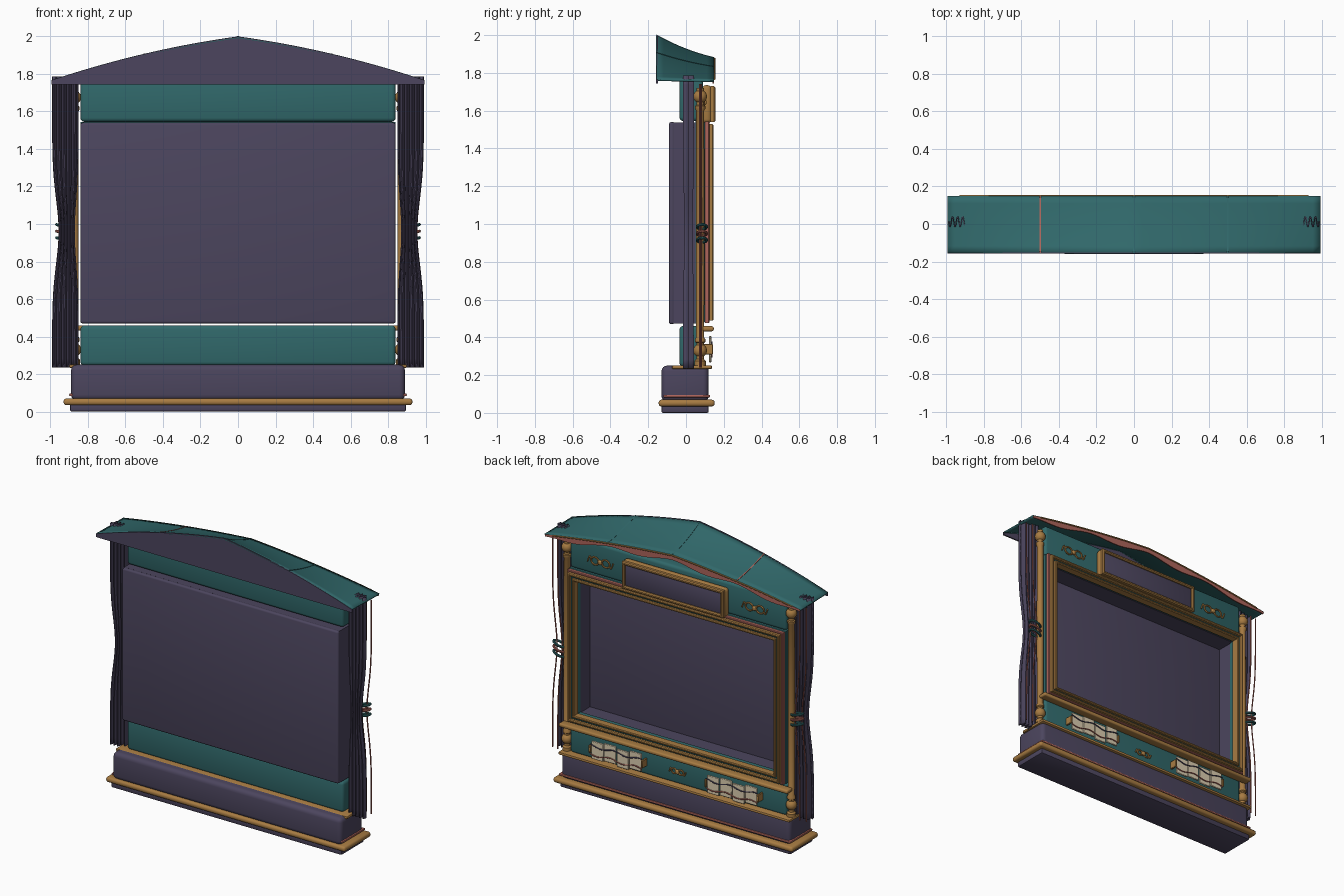
import bpy, bmesh, math
from mathutils import Vector

if "Cube" in bpy.data.objects:
    bpy.data.objects.remove(bpy.data.objects["Cube"])


def mat(name, c):
    m = bpy.data.materials.new(name)
    m.diffuse_color = (*c, 1)
    m.use_nodes = True
    m.node_tree.nodes["Principled BSDF"].inputs["Base Color"].default_value = m.diffuse_color
    return m


PURPLE = mat("dusky_purple", (0.072, 0.060, 0.112))
TEAL = mat("deep_teal", (0.030, 0.138, 0.144))
GOLD = mat("old_gold", (0.39, 0.20, 0.055))
PINK = mat("dusty_red", (0.42, 0.13, 0.105))
CREAM = mat("cream", (0.72, 0.62, 0.44))


def finish(name, bm, m, smooth=True):
    bmesh.ops.recalc_face_normals(bm, faces=bm.faces)
    me = bpy.data.meshes.new(name)
    bm.to_mesh(me)
    bm.free()
    o = bpy.data.objects.new(name, me)
    bpy.context.collection.objects.link(o)
    me.materials.append(m)
    if smooth:
        bpy.context.view_layer.objects.active = o
        bpy.ops.object.select_all(action='DESELECT')
        o.select_set(True)
        bpy.ops.object.shade_smooth_by_angle(angle=math.radians(40))
    return o


def box(name, x0, x1, y0, y1, z0, z1, m, bev=0.0, seg=3):
    bm = bmesh.new()
    bmesh.ops.create_cube(bm, size=1)
    for v in bm.verts:
        v.co = Vector(((x0 + x1) / 2 + v.co.x * (x1 - x0), (y0 + y1) / 2 + v.co.y * (y1 - y0),
                       (z0 + z1) / 2 + v.co.z * (z1 - z0)))
    if bev:
        bmesh.ops.bevel(bm, geom=bm.edges[:], offset=bev, segments=seg, profile=0.5, affect='EDGES')
    return finish(name, bm, m)


def skin(bm, rows, closed_u=False, closed_v=False):
    """Joins rows of points with quads."""
    g = [[bm.verts.new(p) for p in r] for r in rows]
    nu, nv = len(g), len(g[0])
    for i in range(nu if closed_u else nu - 1):
        for j in range(nv if closed_v else nv - 1):
            a, b = (i + 1) % nu, (j + 1) % nv
            bm.faces.new((g[i][j], g[a][j], g[a][b], g[i][b]))
    return g


def frame(name, hx, z0, z1, w, y0, y1, m):
    """Rectangular moulding with a softened section."""
    c = min(w, y1 - y0) * 0.3
    prof = [(0, y0), (0, y1 - c), (c, y1), (w - c, y1), (w, y1 - c), (w, y0)]
    rows = [[(sx * (hx - d), y, (z0 + d) if sz < 0 else (z1 - d)) for d, y in prof]
            for sx, sz in ((-1, -1), (1, -1), (1, 1), (-1, 1))]
    bm = bmesh.new()
    skin(bm, rows, True, True)
    return finish(name, bm, m)


def tube(name, pts, r, m, closed=False, n=8):
    """Round tube swept along points."""
    pts = [Vector(p) for p in pts]
    k = len(pts)
    rows, side = [], None
    for i, p in enumerate(pts):
        a = pts[(i - 1) % k] if closed or i > 0 else p
        b = pts[(i + 1) % k] if closed or i < k - 1 else p
        t = (b - a).normalized()
        if side is None:
            side = t.orthogonal().normalized()
        side = (side - t * side.dot(t)).normalized()
        up = t.cross(side)
        rows.append([p + (side * math.cos(q) + up * math.sin(q)) * r
                     for q in (2 * math.pi * j / n for j in range(n))])
    bm = bmesh.new()
    g = skin(bm, rows, closed, True)
    if not closed:
        bm.faces.new(g[0])
        bm.faces.new(g[-1])
    return finish(name, bm, m)


def lathe(name, x, y, prof, m, n=20):
    rows = [[(x + r * math.cos(2 * math.pi * j / n), y + r * math.sin(2 * math.pi * j / n), z)
             for j in range(n)] for r, z in prof]
    bm = bmesh.new()
    g = skin(bm, rows, False, True)
    bm.faces.new(g[0])
    bm.faces.new(g[-1])
    return finish(name, bm, m)


def span(a, b, n):
    return [a + (b - a) * i / n for i in range(n + 1)]


# Plinth and its mouldings
box("plinth_foot", -0.895, 0.895, -0.13, 0.12, 0.0, 0.05, PURPLE, 0.008, 2)
box("plinth_gold_trim", -0.93, 0.93, -0.145, 0.152, 0.034, 0.07, GOLD, 0.015)
box("plinth", -0.89, 0.89, -0.13, 0.12, 0.06, 0.25, PURPLE, 0.03, 4)
box("plinth_red_trim", -0.9, 0.9, -0.12, 0.128, 0.082, 0.096, PINK, 0.005, 2)
box("plinth_top_ledge", -0.9, 0.9, -0.075, 0.138, 0.232, 0.252, GOLD, 0.008, 2)

# Front panels and the hollow stage box
box("lower_panel", -0.84, 0.84, -0.035, 0.09, 0.245, 0.46, TEAL, 0.02)
box("upper_panel", -0.84, 0.84, -0.035, 0.09, 1.545, 1.77, TEAL, 0.02)
box("stage_ledge", -0.89, 0.89, 0.085, 0.147, 0.432, 0.459, GOLD, 0.01)
box("stage_back_wall", -0.84, 0.84, -0.09, -0.06, 0.47, 1.54, PURPLE, 0.012)
frame("stage_box_walls", 0.838, 0.472, 1.538, 0.05, -0.07, 0.085, PURPLE)
frame("stage_surround", 0.84, 0.474, 1.545, 0.055, 0.05, 0.108, TEAL)
frame("frame_red_bead", 0.838, 0.476, 1.543, 0.014, 0.10, 0.124, PINK)
frame("frame_outer_gold", 0.824, 0.488, 1.53, 0.018, 0.10, 0.145, GOLD)
frame("frame_teal_band", 0.806, 0.506, 1.512, 0.015, 0.10, 0.128, TEAL)
frame("frame_inner_gold", 0.791, 0.521, 1.497, 0.016, 0.09, 0.142, GOLD)

# Sign plaque above the opening
box("plaque_gold_rim", -0.4, 0.4, 0.085, 0.135, 1.535, 1.735, GOLD, 0.02)
frame("plaque_gold_bead", 0.395, 1.54, 1.73, 0.022, 0.13, 0.155, GOLD)
box("plaque_face", -0.375, 0.375, 0.12, 0.142, 1.56, 1.71, PURPLE, 0.006, 2)


# Scroll ornaments: two loops, a bead and tails
def scroll(x, z, s, tag):
    for d in (-1, 1):
        loop = [(x + d * s * (0.42 + 0.3 * math.cos(a)), 0.095, z + 0.26 * s * math.sin(a))
                for a in (2 * math.pi * i / 16 for i in range(16))]
        tube(f"scroll_loop_{tag}", loop, 0.006, GOLD, True, 6)
        tail = [(x + d * s * (0.7 + 0.3 * t), 0.095, z + d * 0.22 * s * math.sin(t * 4)) for t in span(0, 1, 8)]
        tube(f"scroll_tail_{tag}", tail, 0.005, GOLD, n=6)
    box(f"scroll_bead_{tag}", x - 0.014, x + 0.014, 0.085, 0.108, z - 0.014, z + 0.014, GOLD, 0.007)


scroll(-0.6, 1.645, 0.1, "left")
scroll(0.6, 1.645, 0.1, "right")
scroll(0, 0.335, 0.065, "lower")

# Slatted cream cards strung with cords
for s in (-1, 1):
    for i in range(4):
        x = s * 0.45 - 0.195 + i * 0.0985
        dz = (0.006, -0.008, 0.004, -0.004)[i]
        box("card_slat", x, x + 0.093, 0.122, 0.134, 0.275 + dz, 0.40 + dz, CREAM, 0.003, 1)
    for k, z in enumerate((0.305, 0.365)):
        pts = [(s * 0.45 + t, 0.137, z + 0.009 * math.sin(t * 32 + k)) for t in span(-0.2, 0.2, 32)]
        tube("card_cord", pts, 0.004, PURPLE if k else PINK, n=6)
    for e in (-1, 1):
        x = s * 0.45 + e * 0.203
        box("card_end_clip", x - 0.007, x + 0.007, 0.085, 0.142, 0.31, 0.365, GOLD, 0.003, 1)


def pinch(z):
    return math.exp(-((z - 0.96) / 0.24) ** 2)


# Columns, curtains, cords and tie-backs on each side
for s in (-1, 1):
    def ball(zc, r):
        return [(max(0.004, r * math.cos(a)), zc + r * math.sin(a)) for a in span(-1.5, 1.5, 10)]
    lathe("column", s * 0.872, 0.075, [(0.03, 0.25), (0.03, 0.275), (0.02, 0.285)]
          + [(0.02, 0.37), (0.027, 0.375), (0.027, 0.39), (0.021, 0.4), (0.023, 0.95), (0.021, 1.6),
             (0.027, 1.61), (0.027, 1.625), (0.02, 1.63), (0.02, 1.72)], GOLD)
    for zc in (0.33, 1.675):
        lathe("column_ball", s * 0.872, 0.075, ball(zc, 0.036), GOLD)

    bm = bmesh.new()
    rows = []
    for z in span(0.235, 1.785, 32):
        p = pinch(z)
        x0, x1 = 0.853 + 0.02 * p, 0.988 - 0.036 * p
        rows.append([(s * (x0 + (x1 - x0) * t), 0.013 + 0.027 * (1 - 0.25 * p) * math.sin(t * 10 * math.pi), z)
                     for t in span(0, 1, 50)])
    skin(bm, rows)
    cur = finish("curtain", bm, PURPLE)
    sol = cur.modifiers.new("thickness", 'SOLIDIFY')
    sol.thickness = 0.006
    sol.offset = 0

    for x, y in ((0.94, 0.08), (0.986, 0.072)):
        tube("curtain_cord", [(s * (x - 0.034 * pinch(z)), y, z) for z in span(0.24, 1.74, 28)], 0.0045, PINK, n=6)
    for k, z in enumerate((0.915, 0.95, 0.985)):
        ring = [(s * (0.925 + 0.042 * math.cos(a)), 0.085 + 0.024 * math.sin(a), z + 0.012 * math.cos(a))
                for a in (2 * math.pi * i / 24 for i in range(24))]
        tube("tie_back_ring", ring, 0.008, PINK if k == 1 else TEAL, True)


# Swept roof: low ridge at the middle, sloping to the back
def roof_z(x, y):
    t = (y + 0.155) / 0.305
    u = max(0.0, 1 - abs(x))
    return 1.765 + (0.235 - 0.165 * t + 0.05 * t * t) * (u + 0.42 * u * (1 - u)) - 0.004 * t


XS = span(-0.995, 0.995, 48)
YS = span(-0.155, 0.148, 8)
bm = bmesh.new()
skin(bm, [[(x, y, roof_z(x, y)) for y in YS] for x in XS] )
roof = finish("roof", bm, TEAL)
sol = roof.modifiers.new("thickness", 'SOLIDIFY')
sol.thickness = 0.01
sol.offset = -1


def sheet(name, xs, top, bottom, y0, y1, m):
    """Upright board between two outlines."""
    bm = bmesh.new()
    g = skin(bm, [[(x, y0, bottom(x)), (x, y0, top(x)), (x, y1, top(x)), (x, y1, bottom(x))] for x in xs], False, True)
    bm.faces.new(g[0])
    bm.faces.new(g[-1])
    return finish(name, bm, m)


sheet("roof_gable", XS, lambda x: roof_z(x, -0.155) - 0.001, lambda x: 1.743, -0.158, -0.148, PURPLE)

# Scalloped valance with gold edging
sheet("valance", span(-0.99, 0.99, 96), lambda x: roof_z(x, 0.148) - 0.004,
      lambda x: roof_z(x, 0.148) - 0.05 + 0.02 * abs(x) + 0.012 * math.cos(x * 4 * math.pi), 0.141, 0.149, PINK)
tube("valance_gold_edge", [(x, 0.151, roof_z(x, 0.148) - 0.006) for x in span(-0.93, 0.93, 48)], 0.005, GOLD, n=6)

# Roof seam battens
for x, m in ((-0.5, PINK), (0.5, TEAL), (0, TEAL)):
    bm = bmesh.new()
    skin(bm, [[(x + d, y, roof_z(x, y) + h) for d, h in ((-0.004, -0.003), (-0.004, 0.002), (0.004, 0.002), (0.004, -0.003))]
              for y in YS], False, True)
    finish("roof_seam", bm, m)
